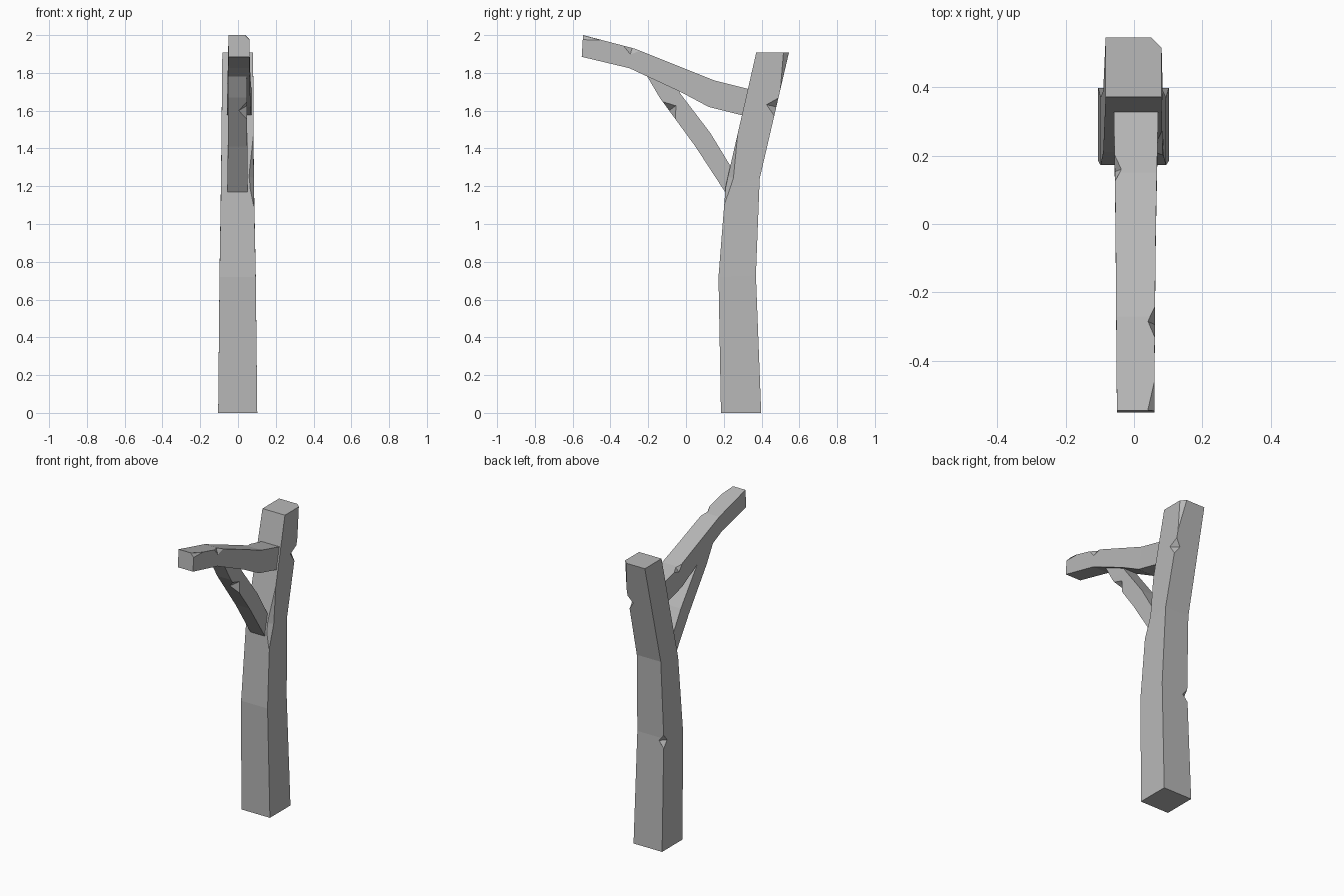
import bpy, bmesh, math

if "Cube" in bpy.data.objects:
    bpy.data.objects.remove(bpy.data.objects["Cube"])

wood = bpy.data.materials.new("grey_wood")
wood.diffuse_color = (0.48, 0.48, 0.48, 1)
wood.use_nodes = True
wood.node_tree.nodes["Principled BSDF"].inputs["Base Color"].default_value = wood.diffuse_color


def make_object(name, bm):
    bmesh.ops.recalc_face_normals(bm, faces=bm.faces)
    mesh = bpy.data.meshes.new(name)
    bm.to_mesh(mesh)
    bm.free()
    mesh.materials.append(wood)
    obj = bpy.data.objects.new(name, mesh)
    bpy.context.collection.objects.link(obj)
    return obj


def timber(name, sections):
    """Square bar through sections of (y, z) edge A, (y, z) edge B, x min, x max."""
    bm = bmesh.new()
    rings = [[bm.verts.new(p) for p in ((x0, *a), (x1, *a), (x1, *b), (x0, *b))]
             for a, b, x0, x1 in sections]
    for r, s in zip(rings, rings[1:]):
        for i in range(4):
            j = (i + 1) % 4
            bm.faces.new((r[i], r[j], s[j], s[i]))
    bm.faces.new(rings[0])
    bm.faces.new(rings[-1])
    return make_object(name, bm)


def nick(obj, loc, size, tilt=0):
    """Chop a notch from an edge with an octahedral cutter."""
    bm = bmesh.new()
    vx, vy, vz = [[bm.verts.new([s * size[k] if k == a else 0 for k in range(3)])
                   for s in (-1, 1)] for a in range(3)]
    for x in vx:
        for y in vy:
            for z in vz:
                bm.faces.new((x, y, z))
    cutter = make_object("nick_cutter", bm)
    cutter.location = loc
    cutter.rotation_euler.x = math.radians(tilt)
    cutter.hide_render = True
    cutter.hide_viewport = True
    cutter.display_type = 'WIRE'
    mod = obj.modifiers.new("nick", 'BOOLEAN')
    mod.operation = 'DIFFERENCE'
    mod.solver = 'EXACT'
    mod.object = cutter


# Bent upright post
post = timber("post", [
    ((0.185, 0), (0.398, 0), -0.105, 0.102),
    ((0.172, 0.72), (0.37, 0.73), -0.098, 0.094),
    ((0.21, 1.2), (0.39, 1.24), -0.09, 0.084),
    ((0.372, 1.908), (0.545, 1.908), -0.083, 0.08),
])
nick(post, (-0.099, 0.371, 0.71), (0.035, 0.035, 0.045))
nick(post, (0.083, 0.478, 1.62), (0.035, 0.055, 0.05), -13)
nick(post, (0.084, 0.222, 1.25), (0.026, 0.03, 0.28), -12)
nick(post, (0.081, 0.545, 1.91), (0.03, 0.03, 0.2), -13)

# Curved arm reaching forward
arm = timber("arm", [
    ((-0.552, 1.885), (-0.545, 2.0), -0.05, 0.06),
    ((-0.30, 1.825), (-0.27, 1.928), -0.052, 0.061),
    ((-0.03, 1.70), (0.0, 1.82), -0.054, 0.064),
    ((0.12, 1.62), (0.15, 1.76), -0.056, 0.067),
    ((0.36, 1.56), (0.39, 1.70), -0.06, 0.072),
])
nick(arm, (0.061, -0.285, 1.932), (0.02, 0.05, 0.035), -16)
nick(arm, (-0.057, 0.16, 1.757), (0.02, 0.045, 0.03), -14)
nick(arm, (0.06, -0.55, 2.0), (0.022, 0.10, 0.025), -15)

# Diagonal brace under the arm
brace = timber("brace", [
    ((-0.225, 1.815), (-0.08, 1.78), -0.052, 0.046),
    ((-0.14, 1.67), (-0.03, 1.69), -0.053, 0.047),
    ((0.05, 1.41), (0.13, 1.48), -0.054, 0.049),
    ((0.21, 1.165), (0.27, 1.25), -0.055, 0.05),
])
nick(brace, (0.048, -0.09, 1.60), (0.045, 0.045, 0.06), 36)
